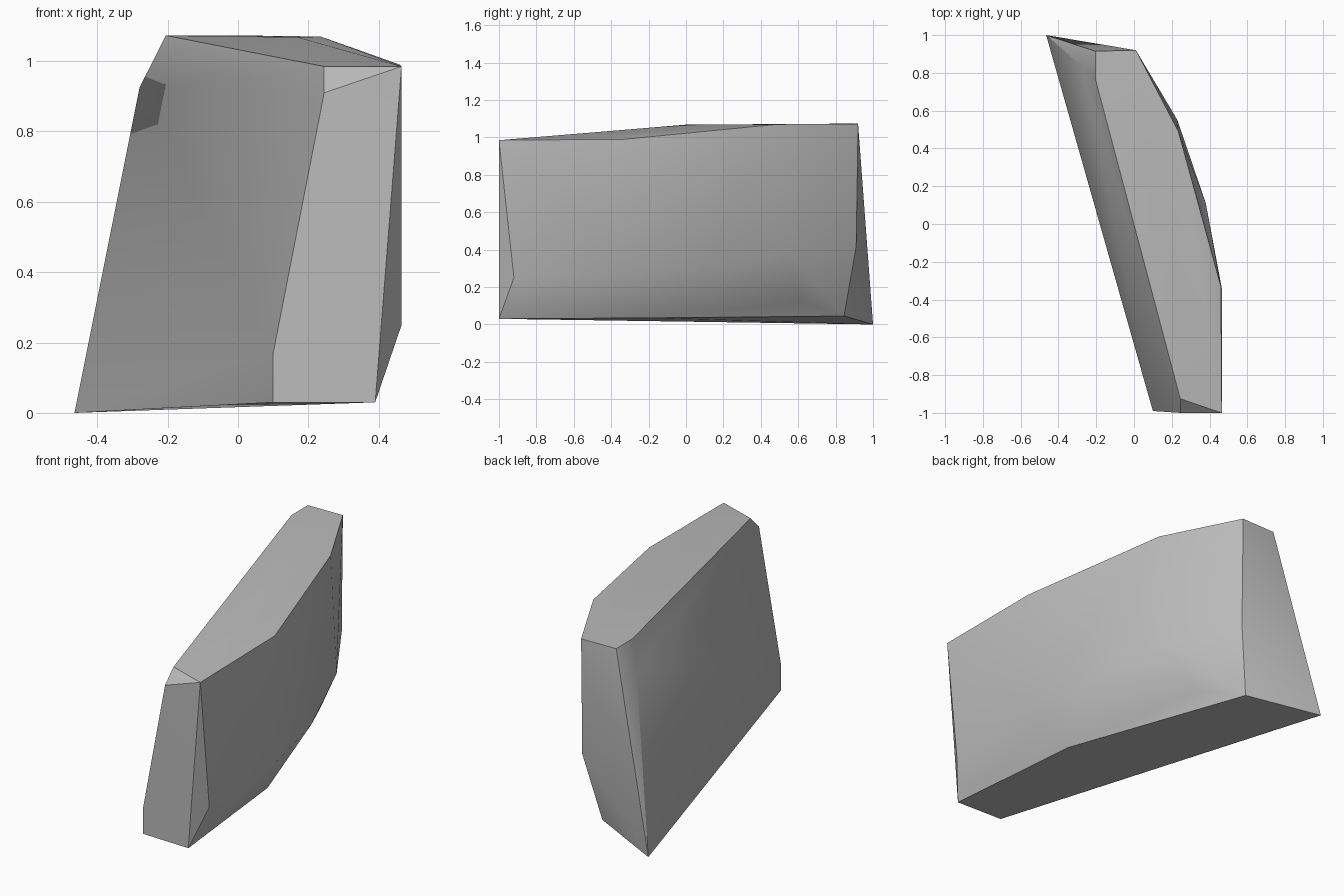
import bpy, bmesh, math
from mathutils import Vector

cube = bpy.data.objects.get("Cube")
if cube:
    bpy.data.objects.remove(cube, do_unlink=True)

# Stone colour
stone = bpy.data.materials.new("grey_stone")
stone.use_nodes = True
colour = (0.5, 0.5, 0.5, 1)
stone.diffuse_color = colour
bsdf = stone.node_tree.nodes["Principled BSDF"]
bsdf.inputs["Base Color"].default_value = colour
bsdf.inputs["Roughness"].default_value = 0.9

# Corners of the slab, grouped by the part they bound
base = [(-.465, 1, 0), (.10, -.99, .03), (.39, -1, .03), (.31, -.18, .035), (-.07, .845, .045)]
top = [(-.205, .915, 1.073), (.01, .92, 1.073), (.235, .49, 1.07), (.46, -.33, .99),
       (.465, -1, .985), (.245, -.925, .985), (-.205, .77, 1.073), (.17, 0, 1.068)]
bulging_side = [(.01, .91, .42), (.23, .55, .38), (.38, .11, .3), (.465, -.34, .27),
                (.465, -.92, .25), (.08, .62, .12)]
flat_side_chamfers = [(.10, -.99, .17), (.245, -1, .91), (-.28, .84, .925)]

# Faceted slab wrapped around the corners
bm = bmesh.new()
for co in base + top + bulging_side + flat_side_chamfers:
    bm.verts.new(Vector(co))
hull = bmesh.ops.convex_hull(bm, input=bm.verts[:])
loose = {g for g in hull["geom_interior"] + hull["geom_unused"]
         if isinstance(g, bmesh.types.BMVert)}
bmesh.ops.delete(bm, geom=list(loose), context='VERTS')
bmesh.ops.recalc_face_normals(bm, faces=bm.faces[:])
mesh = bpy.data.meshes.new("rock_slab")
bm.to_mesh(mesh)
bm.free()
mesh.materials.append(stone)
rock = bpy.data.objects.new("rock_slab", mesh)
bpy.context.collection.objects.link(rock)

# Soft facets with crisp main edges
bpy.ops.object.select_all(action='DESELECT')
rock.select_set(True)
bpy.context.view_layer.objects.active = rock
bpy.ops.object.shade_smooth_by_angle(angle=math.radians(30))
